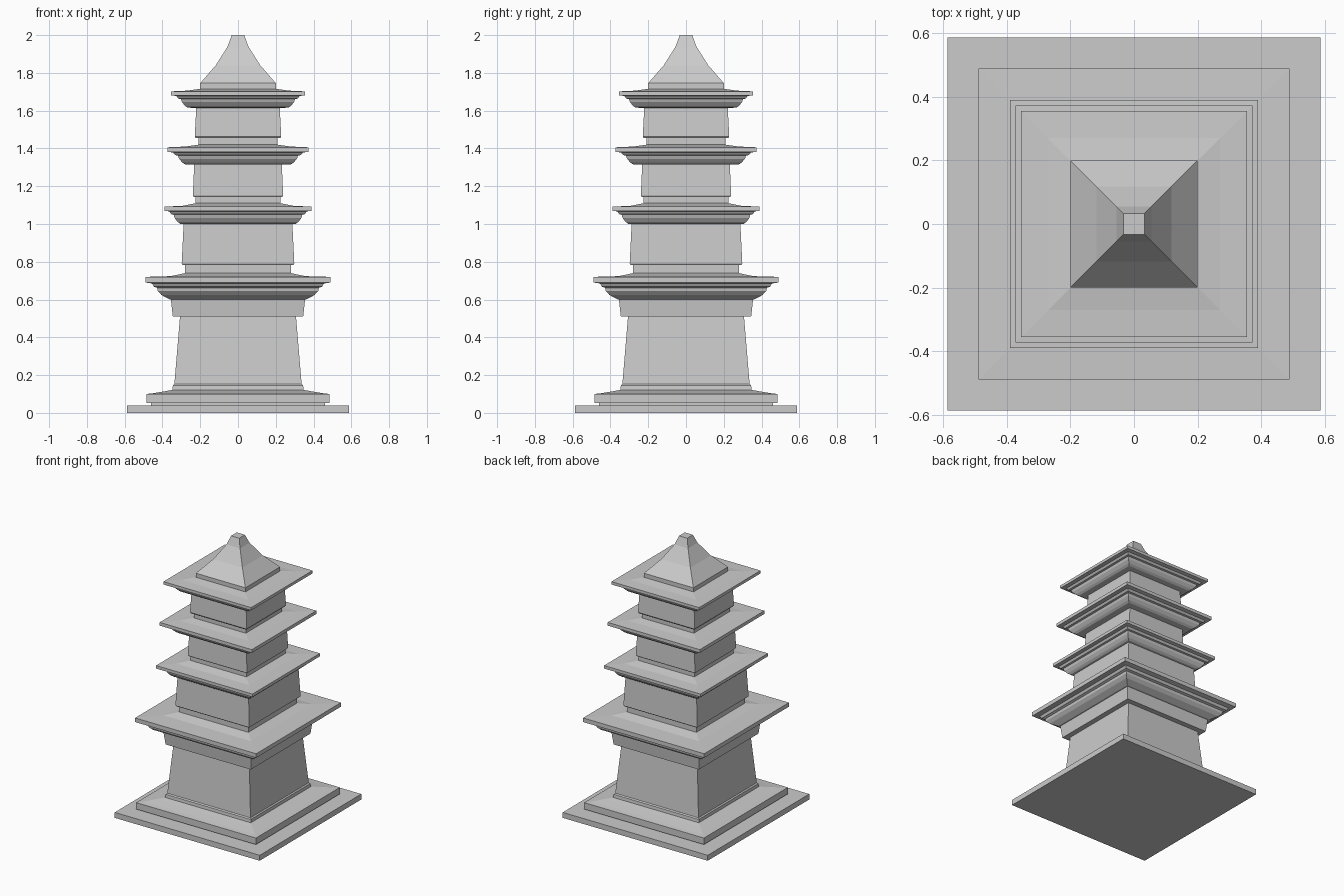
import bpy, bmesh

if "Cube" in bpy.data.objects:
    bpy.data.objects.remove(bpy.data.objects["Cube"])


def square_stack(name, profile):
    """Closed square tower skin from (half width, height) points."""
    bm = bmesh.new()
    rings = []
    for r, z in profile:
        rings.append([bm.verts.new((sx * r, sy * r, z))
                      for sx, sy in ((-1, -1), (1, -1), (1, 1), (-1, 1))])
    for a, b in zip(rings, rings[1:]):
        for i in range(4):
            j = (i + 1) % 4
            bm.faces.new((a[i], a[j], b[j], b[i]))
    bm.faces.new(rings[0][::-1])
    bm.faces.new(rings[-1])
    bmesh.ops.recalc_face_normals(bm, faces=bm.faces[:])
    mesh = bpy.data.meshes.new(name)
    bm.to_mesh(mesh)
    bm.free()
    obj = bpy.data.objects.new(name, mesh)
    bpy.context.collection.objects.link(obj)
    return obj


def eave(name, wall, inner, outer, z0, z1, top, neck, z_neck):
    """Curved cornice below a thin slab, with a low sloped top up to the neck."""
    h = z1 - z0
    d = outer - inner
    square_stack(name, [
        (wall, z0), (inner - 0.015, z0 + 0.01 * h), (inner, z0 + 0.16 * h),
        (inner + 0.22 * d, z0 + 0.45 * h), (inner + 0.30 * d, z0 + 0.70 * h),
        (inner + 0.48 * d, z0 + 0.74 * h), (inner + 0.62 * d, z0 + 0.95 * h),
        (outer, z1), (outer, top), (neck + 0.07, top + 0.004), (neck, z_neck)])


# Stepped base
square_stack("base_plinth", [(0.587, 0), (0.587, 0.04)])
square_stack("base_step", [
    (0.46, 0.04), (0.46, 0.052), (0.485, 0.052), (0.485, 0.1),
    (0.45, 0.104), (0.39, 0.114), (0.347, 0.122), (0.345, 0.145), (0.337, 0.152)])

# Ground storey and its flared collar
square_stack("ground_storey", [(0.337, 0.15), (0.307, 0.51), (0.307, 0.56)])
square_stack("ground_collar", [(0.345, 0.51), (0.355, 0.6)])
square_stack("ground_eave", [
    (0.355, 0.6), (0.365, 0.602), (0.405, 0.624), (0.425, 0.645), (0.428, 0.662),
    (0.445, 0.668), (0.455, 0.685), (0.49, 0.69), (0.49, 0.72),
    (0.355, 0.724), (0.28, 0.74)])

# Upper storeys: neck, neck z, body z, body bottom, body top, top z
storeys = [
    (0.28, 0.735, 0.783, 0.298, 0.288, 1.0),
    (0.225, 1.105, 1.143, 0.239, 0.232, 1.315),
    (0.21, 1.415, 1.455, 0.229, 0.221, 1.615)]
for n, (neck, z0, z1, r0, r1, z2) in enumerate(storeys, 2):
    square_stack(f"storey_{n}", [(neck, z0), (neck, z1), (r0 - 0.005, z1),
                                 (r0, z1 + 0.008), (r1, z2)])

# Upper eaves
eave("eave_2", 0.288, 0.32, 0.39, 1.0, 1.07, 1.092, 0.225, 1.11)
eave("eave_3", 0.232, 0.295, 0.373, 1.315, 1.382, 1.406, 0.21, 1.42)
eave("eave_4", 0.221, 0.28, 0.355, 1.615, 1.681, 1.702, 0.2, 1.716)

# Concave pointed roof
square_stack("roof_cap", [
    (0.2, 1.715), (0.2, 1.746), (0.118, 1.84), (0.055, 1.94), (0.033, 2.0)])
